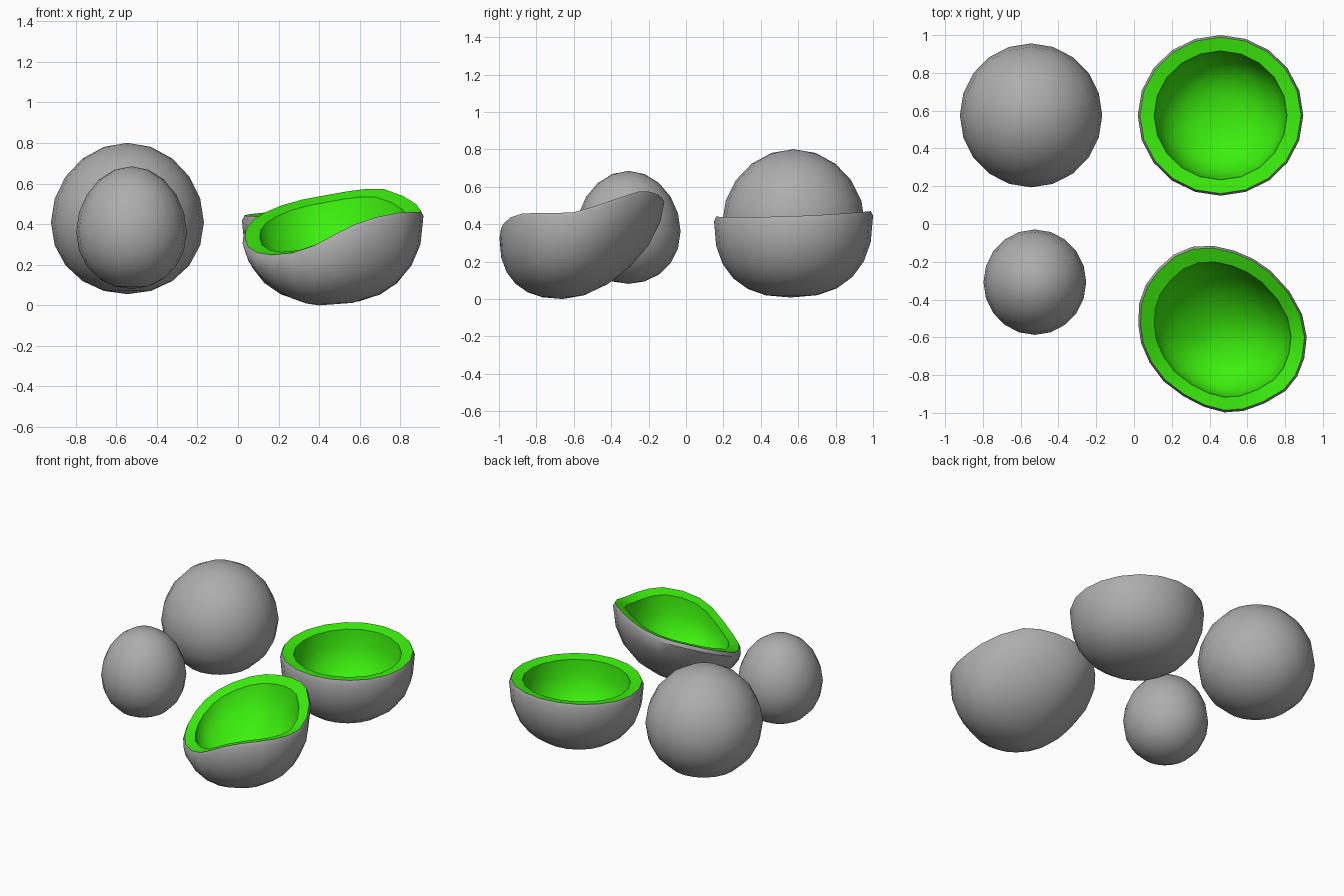
import bpy, bmesh
from math import sin, cos, pi, atan2

if "Cube" in bpy.data.objects:
    bpy.data.objects.remove(bpy.data.objects["Cube"])

flesh = bpy.data.materials.new("green_flesh")
flesh.diffuse_color = (0.045, 0.87, 0.004, 1)
flesh.use_nodes = True
flesh.node_tree.nodes["Principled BSDF"].inputs["Base Color"].default_value = flesh.diffuse_color
skin = bpy.data.materials.new("dark_grey_skin")
skin.diffuse_color = (0.42, 0.42, 0.42, 1)
skin.use_nodes = True
skin.node_tree.nodes["Principled BSDF"].inputs["Base Color"].default_value = skin.diffuse_color
STEPS = 6


def smooth(ob):
    bpy.ops.object.select_all(action='DESELECT')
    ob.select_set(True)
    bpy.context.view_layer.objects.active = ob
    bpy.ops.object.shade_smooth_by_angle(angle=0.75)


def whole_fruit(name, loc, size, sag):
    """Ball whose widest point sags a little below the middle."""
    bpy.ops.mesh.primitive_uv_sphere_add(segments=20, ring_count=10, radius=1, location=loc)
    ob = bpy.context.object
    ob.name = name
    for v in ob.data.vertices:
        v.co.z -= sag * (1 - v.co.z ** 2)
        v.co = [v.co[i] * size[i] for i in range(3)]
    ob.data.materials.append(skin)
    smooth(ob)


def resample(points, count):
    """Smooth closed curve through the points."""
    out, n = [], len(points)
    for i in range(count):
        u = i * n / count
        k, t = int(u), u % 1
        p, q, r, s = (points[(k + d) % n] for d in (-1, 0, 1, 2))
        out.append(tuple(0.5 * (2 * q[a] + (r[a] - p[a]) * t
                                + (2 * p[a] - 5 * q[a] + 4 * r[a] - s[a]) * t ** 2
                                + (3 * q[a] - p[a] - 3 * r[a] + s[a]) * t ** 3)
                         for a in range(3)))
    return out


def meridian_ring(pole, rim, t, power):
    """Ring of points part-way along the curves from the pole to the rim."""
    ring = []
    for x, y, z in rim:
        n = power(atan2(y - pole[1], x - pole[0]))
        f = sin(t * pi / 2) ** (2 / n)
        g = 1 - cos(t * pi / 2) ** (2 / n) if t < 1 else 1
        ring.append((pole[0] + (x - pole[0]) * f,
                     pole[1] + (y - pole[1]) * f,
                     pole[2] + (z - pole[2]) * g))
    return ring


def scaled(rim, c, s, drop=0):
    return [tuple(c[i] + (p[i] - c[i]) * s - (drop if i == 2 else 0) for i in range(3))
            for p in rim]


def hollow_half(name, rim, centre, pole, inner_pole, inner_scale, power):
    outer = scaled(rim, centre, 1.01, 0.025)
    lip = scaled(rim, centre, 0.983)
    inner = scaled(rim, centre, inner_scale, 0.012)
    ts = [i / STEPS for i in range(1, STEPS + 1)]
    # outer skin, thin skin lip, flesh rim, cavity
    rings = [meridian_ring(pole, outer, t, power) for t in ts] + [lip]
    rings += [meridian_ring(inner_pole, inner, t, power) for t in reversed(ts)]
    bm = bmesh.new()
    loops = [[bm.verts.new(p) for p in r] for r in rings]
    bottom, floor = bm.verts.new(pole), bm.verts.new(inner_pole)
    n = len(rim)
    for j in range(n):
        k = (j + 1) % n
        bm.faces.new((bottom, loops[0][k], loops[0][j]))
        for i in range(len(loops) - 1):
            face = bm.faces.new((loops[i][j], loops[i][k], loops[i + 1][k], loops[i + 1][j]))
            face.material_index = int(i >= STEPS)
        bm.faces.new((floor, loops[-1][j], loops[-1][k])).material_index = 1
    bmesh.ops.recalc_face_normals(bm, faces=bm.faces)
    me = bpy.data.meshes.new(name)
    bm.to_mesh(me)
    bm.free()
    me.materials.append(skin)
    me.materials.append(flesh)
    ob = bpy.data.objects.new(name, me)
    bpy.context.collection.objects.link(ob)
    smooth(ob)


# whole fruits on the left
whole_fruit("large_whole_fruit", (-0.545, 0.575, 0.428), (0.377, 0.381, 0.373), 0.05)
whole_fruit("small_whole_fruit", (-0.525, -0.308, 0.383), (0.272, 0.279, 0.302), 0.07)

# level half at the back right
angles = [2 * pi * i / 20 for i in range(20)]
level_rim = [(0.458 + 0.434 * cos(a), 0.575 + 0.421 * sin(a),
              0.455 + 0.015 * sin(a) - 0.012 * cos(a) ** 2) for a in angles]
hollow_half("level_half", level_rim, (0.46, 0.575, 0.445), (0.455, 0.56, 0.008),
            (0.46, 0.57, 0.09), 0.81, lambda a: 2.4)

# warped half at the front right, rim given counter-clockwise
warped_rim = [(0.91, -0.60, 0.465), (0.86, -0.42, 0.52), (0.72, -0.25, 0.577),
              (0.58, -0.165, 0.57), (0.42, -0.12, 0.543), (0.26, -0.14, 0.51),
              (0.13, -0.24, 0.46), (0.045, -0.37, 0.40), (0.027, -0.53, 0.33),
              (0.06, -0.68, 0.27), (0.16, -0.83, 0.246), (0.32, -0.94, 0.27),
              (0.48, -0.993, 0.35), (0.63, -0.97, 0.42), (0.80, -0.88, 0.458),
              (0.88, -0.76, 0.46)]
hollow_half("warped_half", resample(warped_rim, 24), (0.475, -0.57, 0.41), (0.40, -0.66, 0.0),
            (0.42, -0.64, 0.085), 0.82, lambda a: 2 + 0.4 * cos(a) - 0.3 * sin(a))
